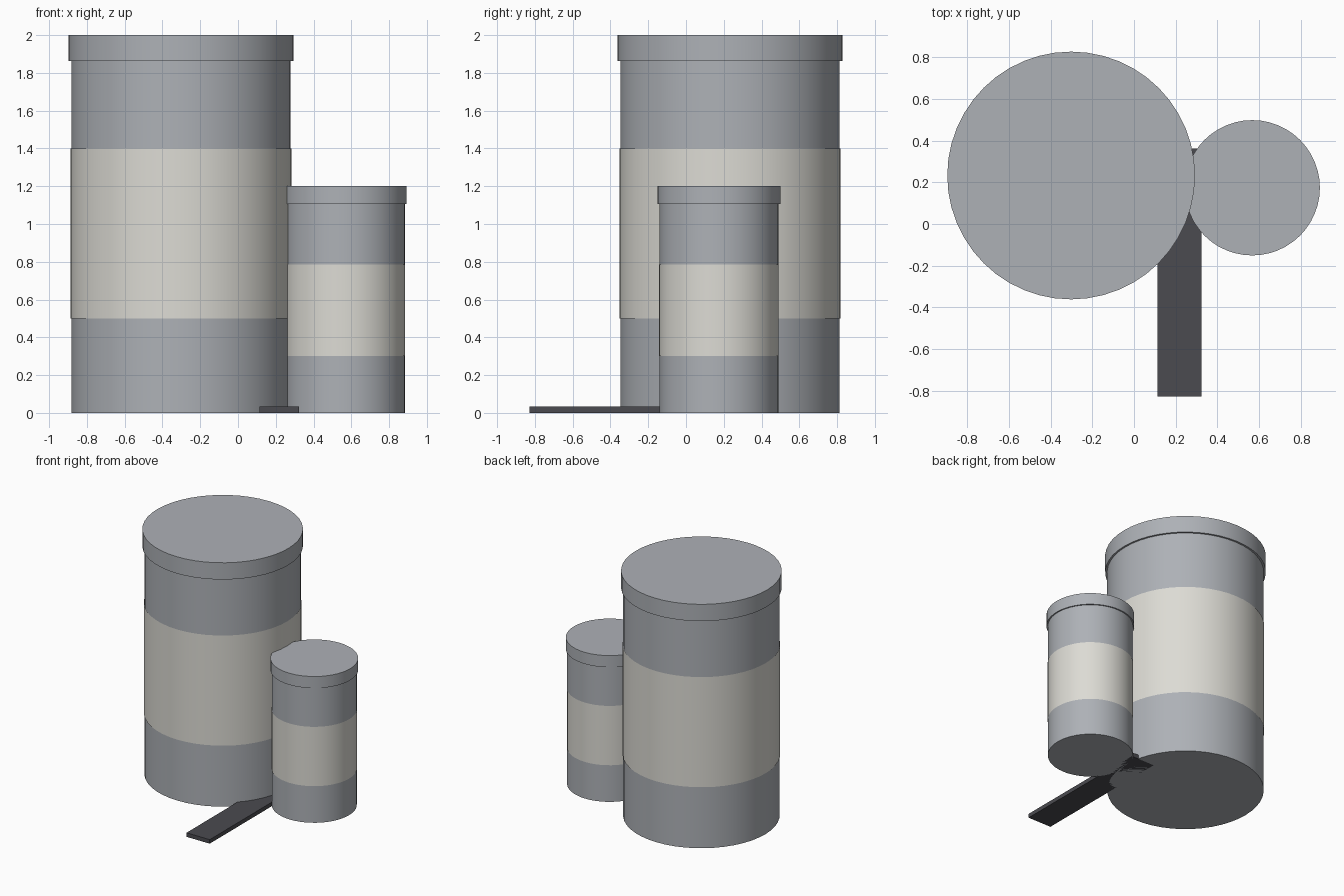
import bpy, math

if "Cube" in bpy.data.objects:
    bpy.data.objects.remove(bpy.data.objects["Cube"])


def cylinder(name, x, y, radius, z0, z1, color=None, fill='NGON'):
    bpy.ops.mesh.primitive_cylinder_add(
        vertices=48, radius=radius, depth=z1 - z0,
        end_fill_type=fill, location=(x, y, (z0 + z1) / 2))
    ob = bpy.context.object
    ob.name = name
    bpy.ops.object.shade_smooth_by_angle(angle=math.radians(30))
    if color:
        ob.data.materials.append(color)
    return ob


def material(name, rgb):
    m = bpy.data.materials.new(name)
    m.diffuse_color = (*rgb, 1)
    m.use_nodes = True
    m.node_tree.nodes["Principled BSDF"].inputs["Base Color"].default_value = m.diffuse_color
    return m


metal = material("metal", (0.42, 0.44, 0.47))
paper = material("paper", (0.72, 0.71, 0.66))
dark = material("dark", (0.07, 0.07, 0.08))


# A canister: body, wrapped label band and overhanging lid
def canister(name, x, y, r, label_r, lid_r, label_z, lid_z, top):
    cylinder(name + "_body", x, y, r, 0, lid_z + 0.02, metal)
    cylinder(name + "_label", x, y, label_r, *label_z, paper, 'NOTHING')
    cylinder(name + "_lid", x, y, lid_r, lid_z, top, metal)


canister("large_canister", -0.302, 0.233, 0.58, 0.584, 0.595, (0.5, 1.4), 1.863, 2.0)
canister("small_canister", 0.568, 0.174, 0.315, 0.317, 0.325, (0.3, 0.785), 1.105, 1.2)

# Flat strip lying between the canisters
bpy.ops.mesh.primitive_cube_add(size=1, location=(0.219, -0.233, 0.0165))
strip = bpy.context.object
strip.name = "flat_strip"
strip.scale = (0.21, 1.19, 0.033)
bpy.ops.object.transform_apply(location=False, rotation=False, scale=True)
strip.data.materials.append(dark)
